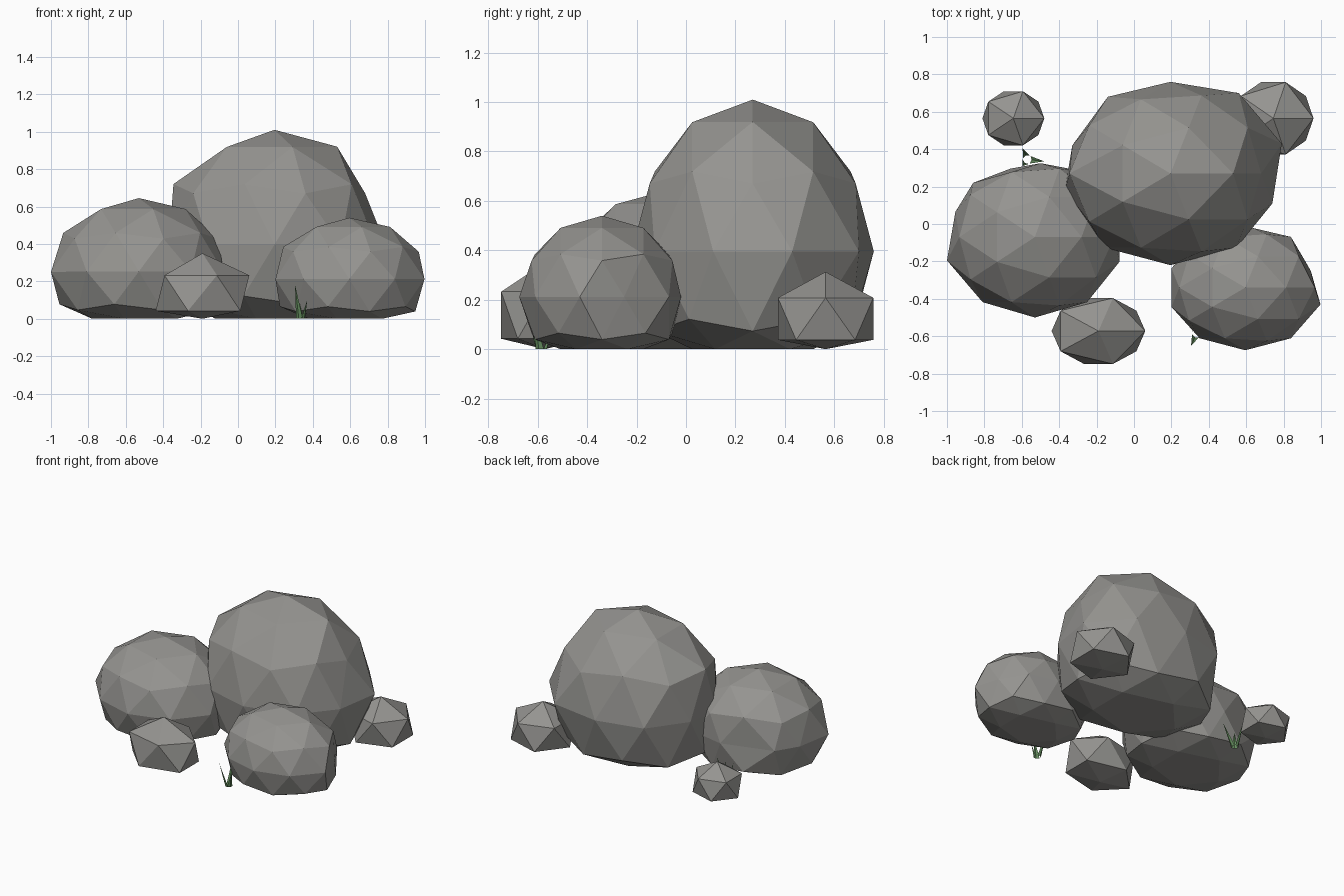
import bpy, bmesh, math
from mathutils import Vector

if "Cube" in bpy.data.objects:
    bpy.data.objects.remove(bpy.data.objects["Cube"])


def material(name, rgb):
    m = bpy.data.materials.new(name)
    m.diffuse_color = (*rgb, 1)
    m.use_nodes = True
    m.node_tree.nodes["Principled BSDF"].inputs["Base Color"].default_value = m.diffuse_color
    return m


STONE = material("warm_grey_stone", (0.30, 0.295, 0.28))
GRASS = material("grass_green", (0.13, 0.27, 0.115))


def finish(name, bm, mat):
    me = bpy.data.meshes.new(name)
    bm.to_mesh(me)
    bm.free()
    me.materials.append(mat)
    ob = bpy.data.objects.new(name, me)
    bpy.context.collection.objects.link(ob)
    return ob


def rock(name, x, y, rx, ry, height, level, bumps=()):
    """Stretched icosphere sunk into the ground, its underside pressed flat."""
    rz = height / 1.645
    bm = bmesh.new()
    bmesh.ops.create_icosphere(bm, subdivisions=level, radius=1)
    for v in bm.verts:
        v.co = Vector((x + v.co.x * rx, y + v.co.y * ry,
                       max(0, height - rz + v.co.z * rz)))
    # pull the nearest corner to each bump for an uneven outline
    bm.verts.ensure_lookup_table()
    for b in map(Vector, bumps):
        min(bm.verts, key=lambda v: (v.co - b).length).co = b
    return finish(name, bm, STONE)


# Boulders
rock("large_boulder", 0.195, 0.27, 0.60, 0.49, 1.01, 2, [
    (0.79, 0.43, 0.395), (0.74, 0.11, 0.395), (0.56, 0.70, 0.395),
    (-0.14, 0.68, 0.395), (-0.33, 0.42, 0.395), (-0.37, 0.18, 0.395),
    (-0.345, 0.27, 0.72), (0.68, 0.27, 0.67), (0.53, 0.27, 0.92)])
rock("left_boulder", -0.53, -0.07, 0.475, 0.43, 0.645, 2, [
    (-0.955, 0.065, 0.25), (-0.86, 0.22, 0.25), (-0.50, 0.325, 0.25),
    (-1.0, -0.195, 0.25)])
rock("right_boulder", 0.595, -0.34, 0.415, 0.335, 0.54, 2, [
    (0.997, -0.43, 0.212), (0.945, -0.25, 0.212), (0.63, -0.02, 0.212)])

# Small stones
rock("front_stone", -0.19, -0.572, 0.28, 0.207, 0.35, 1)
rock("back_right_stone", 0.745, 0.565, 0.24, 0.227, 0.313, 1)
rock("back_left_stone", -0.645, 0.565, 0.185, 0.17, 0.25, 1)


def tuft(name, x, y, blades):
    """Cluster of folded pointed blades: (tip dx, tip dy, height)."""
    bm = bmesh.new()
    for dx, dy, h in blades:
        out = Vector((dx, dy, 0)).normalized()
        side = Vector((-out.y, out.x, 0)) * 0.02
        base = Vector((x, y, 0)) + out * 0.015
        a, b = bm.verts.new(base - side), bm.verts.new(base + side)
        c = bm.verts.new(base + out * 0.008)
        tip = bm.verts.new((x + dx, y + dy, h))
        bm.faces.new((a, c, tip))
        bm.faces.new((c, b, tip))
    return finish(name, bm, GRASS)


# Grass tufts
tuft("front_grass", 0.335, -0.585,
     [(-0.03, -0.065, 0.18), (-0.02, 0.065, 0.14), (0.035, -0.02, 0.10)])
tuft("back_grass", -0.57, 0.345,
     [(-0.025, 0.06, 0.18), (0.09, -0.01, 0.15), (-0.025, -0.035, 0.13)])
